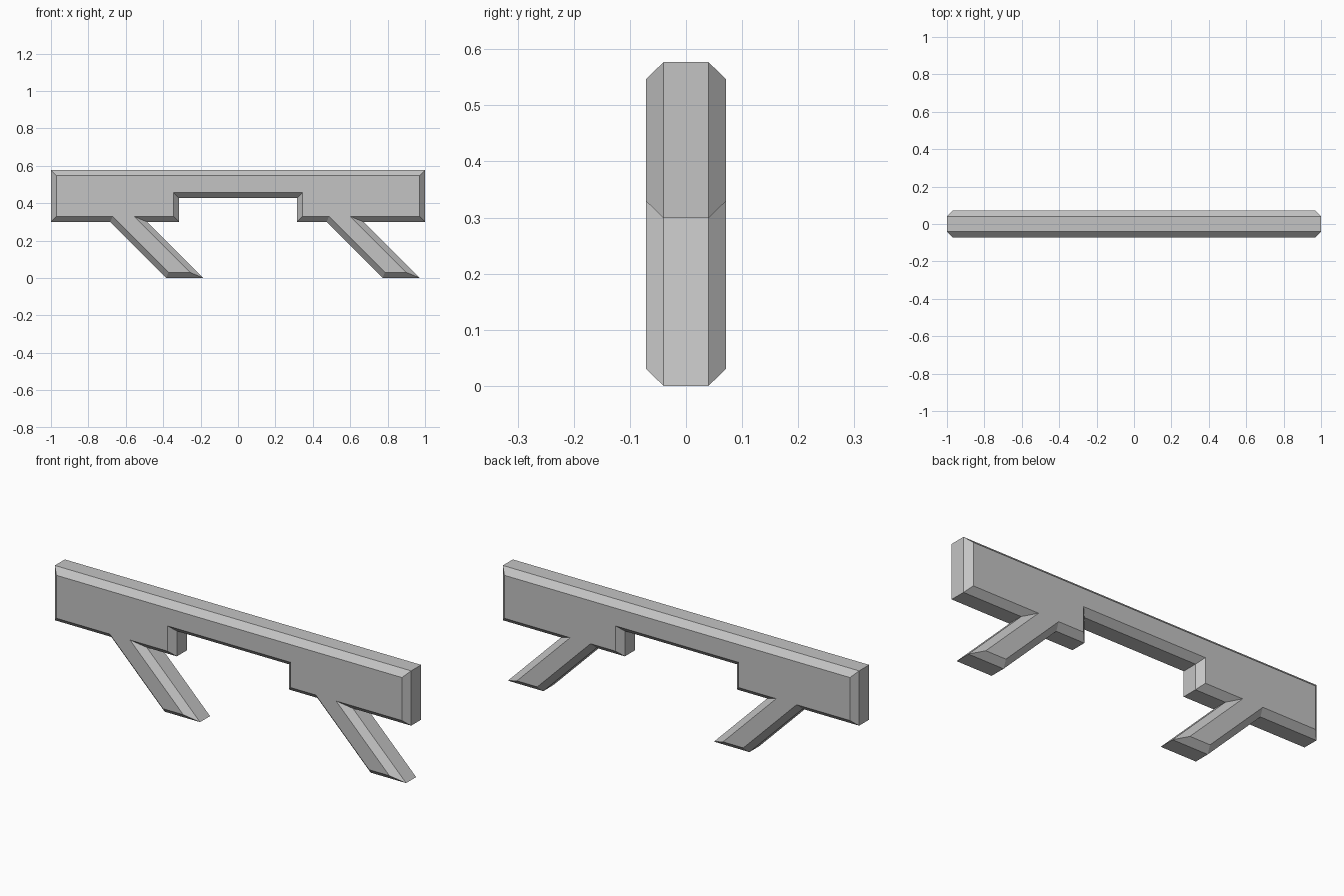
import bpy
import bmesh
from mathutils import Vector

cube = bpy.data.objects.get("Cube")
if cube:
    bpy.data.objects.remove(cube, do_unlink=True)

CHAMFER = 0.03    # in-plane inset of the front and back faces
INNER_Y = 0.04    # half depth of the rim
OUTER_Y = 0.071   # half depth of the flat faces
BASE, TOP, NOTCH = 0.299, 0.577, 0.427

grey = bpy.data.materials.new("grey")
grey.use_nodes = True
colour = (0.55, 0.55, 0.55, 1)
grey.diffuse_color = colour
grey.node_tree.nodes["Principled BSDF"].inputs["Base Color"].default_value = colour


def leg(x):
    """Slanted 45 degree leg whose foot starts at x, left to right."""
    width = 0.199
    return [(x - BASE, BASE), (x, 0), (x + width, 0), (x + width - BASE, BASE)]


def inset(points, distance):
    """Offset a counter-clockwise outline inwards with mitred corners."""
    result = []
    for i, p in enumerate(points):
        before = (p - points[i - 1]).normalized()
        after = (points[(i + 1) % len(points)] - p).normalized()
        n1 = Vector((-before.y, before.x))
        n2 = Vector((-after.y, after.x))
        result.append(p + (n1 + n2) * distance / (1 + n1.dot(n2)))
    return result


# Outline: beam with a central notch and two slanted legs
outline = [(-1, BASE)] + leg(-0.384)
outline += [(-0.315, BASE), (-0.315, NOTCH), (0.315, NOTCH), (0.315, BASE)]
outline += leg(0.773) + [(1, BASE), (1, TOP), (-1, TOP)]
outline = [Vector(p) for p in outline]
face_outline = inset(outline, CHAMFER)

# Stack the rings from front to back and join them into a chamfered solid
bm = bmesh.new()
rings = []
for points, y in ((face_outline, -OUTER_Y), (outline, -INNER_Y),
                  (outline, INNER_Y), (face_outline, OUTER_Y)):
    rings.append([bm.verts.new((p.x, y, p.y)) for p in points])
for a, b in zip(rings, rings[1:]):
    for i in range(len(a)):
        bm.faces.new((a[i - 1], a[i], b[i], b[i - 1]))
bm.faces.new(rings[0])
bm.faces.new(rings[-1][::-1])
bmesh.ops.recalc_face_normals(bm, faces=bm.faces)

mesh = bpy.data.meshes.new("chamfered_beam_with_legs")
bm.to_mesh(mesh)
bm.free()
mesh.materials.append(grey)
beam = bpy.data.objects.new("chamfered_beam_with_legs", mesh)
bpy.context.collection.objects.link(beam)
